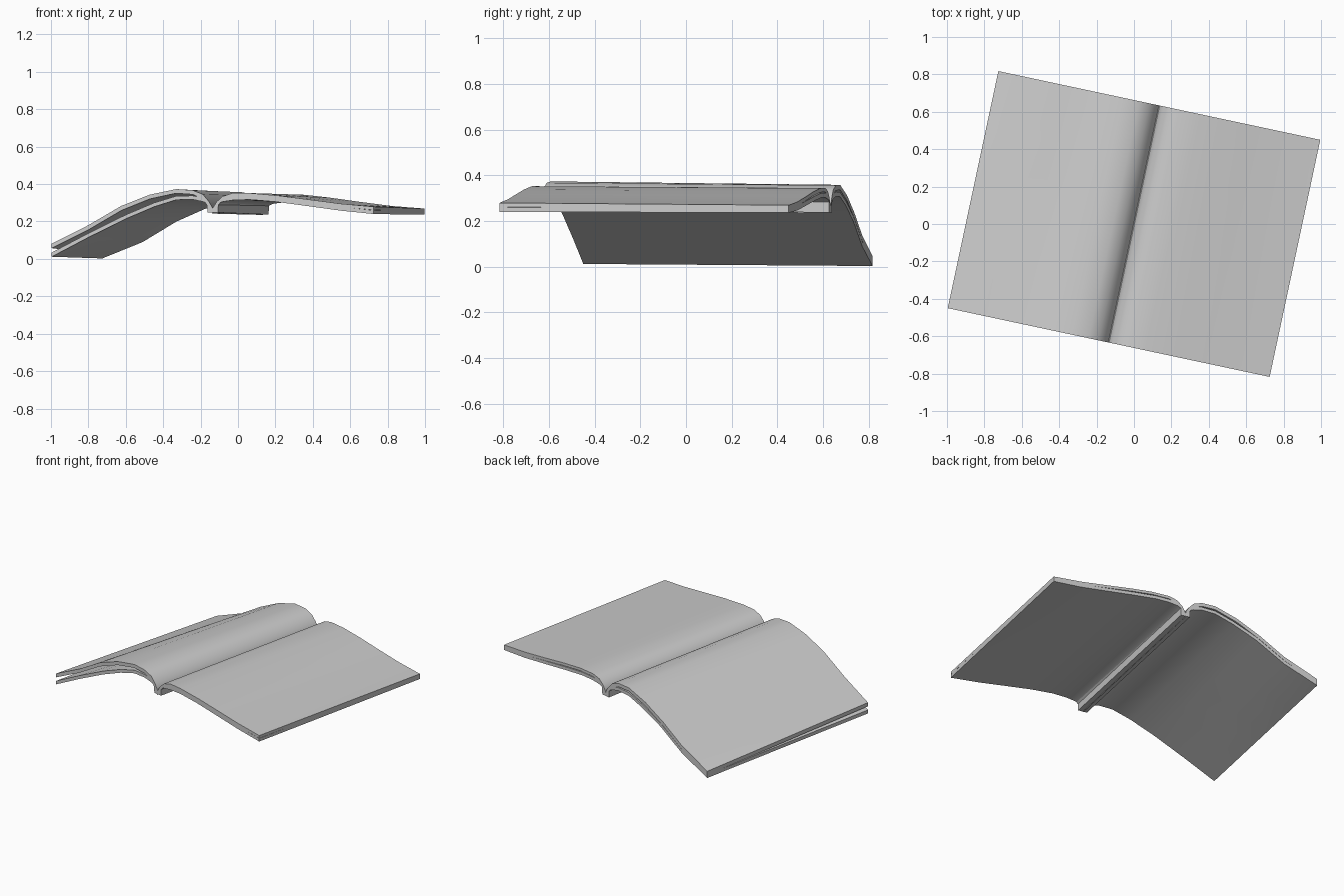
import bpy, bmesh, math

if "Cube" in bpy.data.objects:
    bpy.data.objects.remove(bpy.data.objects["Cube"])

HALF = 0.648                 # half length along the spine
TURN = math.radians(-12.05)  # book is turned on the table


def loft(name, front, back):
    """Closed slab between two sections; each entry is (u_top, z_top, u_bottom, z_bottom)."""
    bm = bmesh.new()
    rings = []
    for k in range(5):
        t = k / 4
        v = -HALF + 2 * HALF * t
        sec = [[a + (b - a) * t for a, b in zip(p, q)] for p, q in zip(front, back)]
        top = [bm.verts.new((p[0], v, p[1])) for p in sec]
        bot = [bm.verts.new((p[2], v, p[3])) for p in sec]
        rings.append((top, bot))
    n = len(front)
    for (t0, b0), (t1, b1) in zip(rings, rings[1:]):
        for i in range(n - 1):
            bm.faces.new((t0[i], t0[i + 1], t1[i + 1], t1[i]))
            bm.faces.new((b0[i], b1[i], b1[i + 1], b0[i + 1]))
        for i in (0, n - 1):
            bm.faces.new((t0[i], t1[i], b1[i], b0[i]))
    for t, b in (rings[0], rings[-1]):
        for i in range(n - 1):
            bm.faces.new((t[i], b[i], b[i + 1], t[i + 1]))
    bmesh.ops.recalc_face_normals(bm, faces=bm.faces)
    me = bpy.data.meshes.new(name)
    bm.to_mesh(me)
    bm.free()
    ob = bpy.data.objects.new(name, me)
    bpy.context.collection.objects.link(ob)
    ob.rotation_euler.z = TURN
    bpy.ops.object.select_all(action='DESELECT')
    ob.select_set(True)
    bpy.context.view_layer.objects.active = ob
    bpy.ops.object.shade_smooth_by_angle(angle=math.radians(35))
    return ob


def sheet(pts, thick):
    """Section of a sheet from its top line, thickened downwards."""
    out = []
    for i, (u, z) in enumerate(pts):
        a, b = pts[max(i - 1, 0)], pts[min(i + 1, len(pts) - 1)]
        s = (b[1] - a[1]) / (b[0] - a[0])
        out.append((u, z, u, z - thick * min(math.hypot(1, s), 1.5)))
    return out


# cover: left board, U-shaped spine, right board
left_f = [(-.88, .034), (-.68, .137), (-.475, .236), (-.32, .300), (-.2, .336), (-.11, .338)]
left_b = [(-.88, .024), (-.66, .112), (-.475, .222), (-.32, .288), (-.2, .326), (-.11, .328)]
right_f = [(.11, .334), (.2, .337), (.34, .326), (.5, .305), (.7, .278), (.88, .260)]
right_b = [(.11, .322), (.2, .322), (.34, .308), (.5, .289), (.7, .266), (.88, .256)]


def spine(d):
    half = [(.065, .326, .05, .302), (.035, .308, .031, .292), (.010, .268, .029, .245)]
    r = [(a, b + d, c, e + d) for a, b, c, e in half]
    return [(-a, b, -c, e) for a, b, c, e in r] + r[::-1]


T = 0.02
loft("cover",
     sheet(left_f, T) + spine(.003) + sheet(right_f, T),
     sheet(left_b, T) + spine(-.008) + sheet(right_b, T))

# page stacks, the front left corner lifting off the cover
P = 0.022
loft("left_pages",
     sheet([(-.88, .082), (-.68, .180), (-.5, .283), (-.345, .343), (-.2, .373),
            (-.11, .367), (-.055, .346), (-.022, .308), (-.002, .275)], P),
     sheet([(-.88, .046), (-.66, .138), (-.5, .235), (-.345, .312), (-.2, .358),
            (-.11, .356), (-.055, .336), (-.022, .300), (-.002, .268)], P))
loft("right_pages",
     sheet([(.002, .275), (.022, .306), (.055, .335), (.11, .352), (.2, .352),
            (.36, .338), (.52, .318), (.7, .295), (.88, .279)], P * .8),
     sheet([(.002, .268), (.022, .300), (.055, .330), (.11, .344), (.22, .343),
            (.36, .328), (.52, .306), (.7, .283), (.88, .269)], P * .8))
